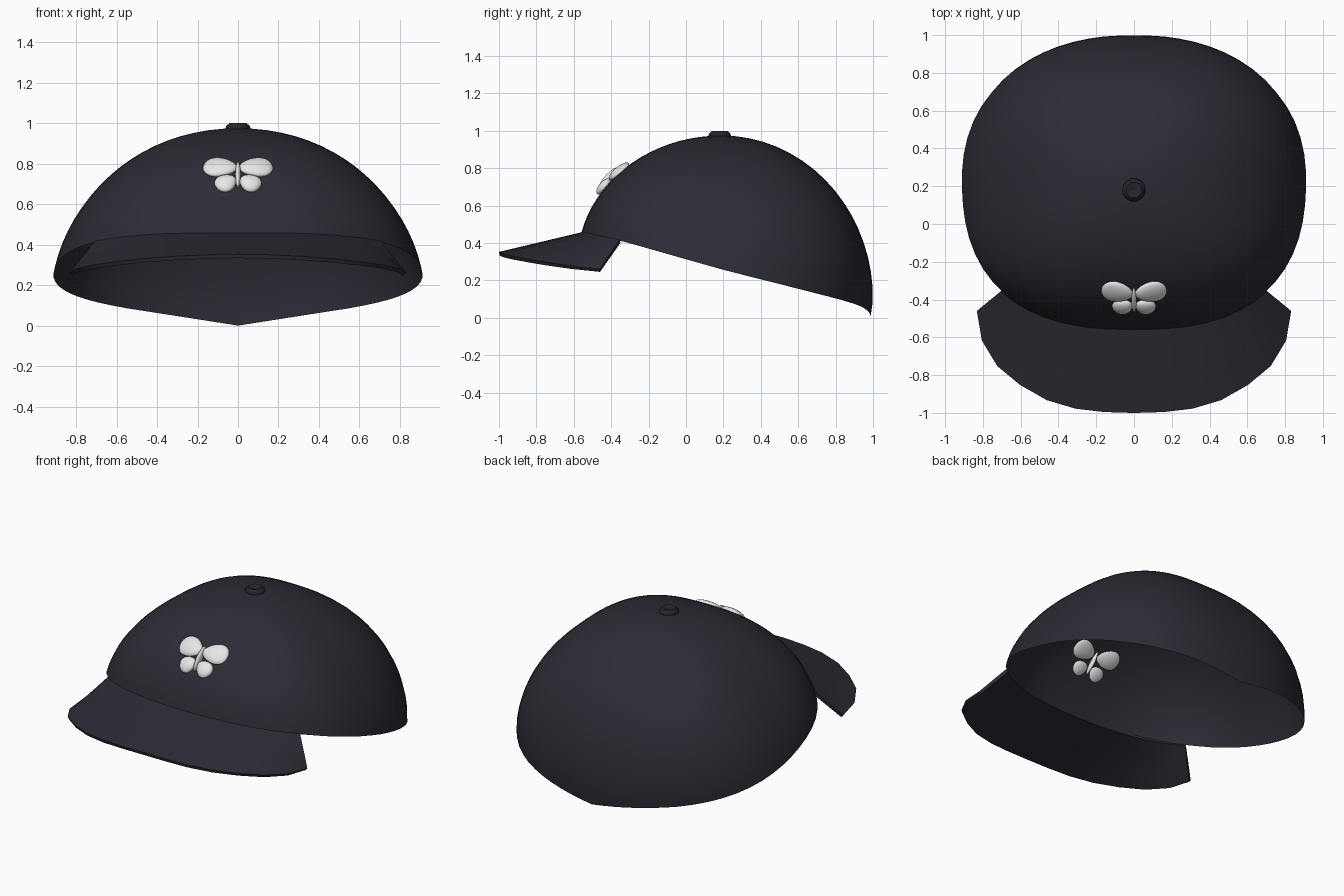
import bpy, bmesh, math
from mathutils import Vector, Matrix

if "Cube" in bpy.data.objects:
    bpy.data.objects.remove(bpy.data.objects["Cube"])

N_FRONT, N_BACK = 2.42, 2.22   # roundness of the crown plan
CY, TOP = 0.19, 0.975


def material(name, rgb):
    m = bpy.data.materials.new(name)
    m.diffuse_color = (*rgb, 1)
    m.use_nodes = True
    m.node_tree.nodes["Principled BSDF"].inputs["Base Color"].default_value = m.diffuse_color
    return m


CLOTH = material("charcoal cloth", (0.024, 0.0245, 0.035))
DARK = material("dark button", (0.019, 0.019, 0.025))
WHITE = material("white badge", (0.8, 0.8, 0.8))


def shade(ob, angle):
    bpy.ops.object.select_all(action='DESELECT')
    ob.select_set(True)
    bpy.context.view_layer.objects.active = ob
    bpy.ops.object.shade_smooth_by_angle(angle=math.radians(angle))


def finish(name, bm, mat, angle=40, thickness=0):
    bmesh.ops.recalc_face_normals(bm, faces=bm.faces)
    me = bpy.data.meshes.new(name)
    bm.to_mesh(me)
    bm.free()
    ob = bpy.data.objects.new(name, me)
    bpy.context.collection.objects.link(ob)
    me.materials.append(mat)
    if thickness:
        bpy.context.view_layer.objects.active = ob
        sol = ob.modifiers.new("thickness", 'SOLIDIFY')
        sol.thickness, sol.offset = thickness, 0
        bpy.ops.object.modifier_apply(modifier=sol.name)
    shade(ob, angle)
    return ob


# Height of the crown's lower edge: sloping along the sides, pointed at the back
RIM = [(-0.56, 0.452), (-0.35, 0.41), (0.2, 0.257), (0.82, 0.10)]


def rim_height(x, y):
    if y > RIM[-1][0]:
        return 0.155 * abs(x)
    for (a, za), (b, zb) in zip(RIM, RIM[1:]):
        if y <= b:
            return za + (zb - za) * max(0, y - a) / (b - a)
    return RIM[-1][1]


def crown_column(a, rings):
    c, s = math.cos(a), math.sin(a)
    depth, n = (0.81, N_BACK) if s > 0 else (0.77, N_FRONT)
    R = (abs(c / 0.92) ** n + abs(s / depth) ** n) ** (-1 / n)
    z0 = 0.2 - 0.1 * s
    h = TOP - z0
    zr = rim_height(R * c, CY + R * s)
    end = math.acos((zr - z0) / h) if zr > z0 else math.pi / 2 + (z0 - zr) / h
    # Flatter flanks, fuller diagonal shoulders
    bulge = 0.04 * math.sin(2 * a) ** 2 - 0.045 * c * c
    pts = []
    for i in range(1, rings + 1):
        p = end * i / rings
        if p < math.pi / 2:
            r, z = R * math.sin(p) * (1 + bulge * math.sin(2 * p)), z0 + h * math.cos(p)
        else:
            q = p - math.pi / 2
            r, z = R * (1 - 0.15 * q), z0 - q * h
        pts.append((r * c, CY + r * s, z))
    return pts


# Crown: open dome
bm = bmesh.new()
COLS, RINGS = 64, 18
apex = bm.verts.new((0, CY, TOP))
cols = [[bm.verts.new(p) for p in crown_column(2 * math.pi * i / COLS, RINGS)] for i in range(COLS)]
for i in range(COLS):
    A, B = cols[i], cols[(i + 1) % COLS]
    bm.faces.new((apex, A[0], B[0]))
    for j in range(RINGS - 1):
        bm.faces.new((A[j], A[j + 1], B[j + 1], B[j]))
finish("crown", bm, CLOTH, 60)

# Brim: curved visor from the crown edge to the outer edge
outer = [(0, -0.998, 0.343), (0.16, -0.993, 0.34), (0.31, -0.975, 0.333), (0.46, -0.93, 0.322),
         (0.6, -0.85, 0.307), (0.72, -0.75, 0.29), (0.8, -0.615, 0.27), (0.825, -0.46, 0.253)]
inner = []
for angle in (-90, -80.5, -71, -62.5, -55, -48.5, -43, -38):
    x, y, z = crown_column(math.radians(angle), 1)[0]
    inner.append((x, y + 0.004, z - 0.004))
right = list(zip(inner, outer))
left = [tuple((-x, y, z) for x, y, z in pair) for pair in right[:0:-1]]
bm = bmesh.new()
STEPS = 4
strips = [[bm.verts.new(Vector(a).lerp(Vector(b), k / STEPS)) for k in range(STEPS + 1)]
          for a, b in left + right]
for A, B in zip(strips, strips[1:]):
    for k in range(STEPS):
        bm.faces.new((A[k], A[k + 1], B[k + 1], B[k]))
finish("brim", bm, CLOTH, 35, 0.02)

# Button on top of the crown, with a shallow dimple
bm = bmesh.new()
SIDES = 14
profile = [(0.05, 0.955), (0.062, 0.972), (0.059, 0.985), (0.042, 1.0), (0.03, 0.998), (0.012, 0.988)]
loops = [[bm.verts.new((r * math.cos(2 * math.pi * i / SIDES), 0.18 + r * math.sin(2 * math.pi * i / SIDES), z))
          for i in range(SIDES)] for r, z in profile]
for A, B in zip(loops, loops[1:]):
    for i in range(SIDES):
        j = (i + 1) % SIDES
        bm.faces.new((A[i], A[j], B[j], B[i]))
bm.faces.new(loops[-1])
finish("top_button", bm, DARK, 50)


# Butterfly badge: flattened ovals lying along the front of the crown, tapering to the body
def badge_part(name, x, z, size, tilt, taper=0):
    s = math.sqrt(1 - ((z - 0.3) / 0.675) ** 2)
    y = CY - 0.77 * (s ** N_FRONT - abs(x / 0.92) ** N_FRONT) ** (1 / N_FRONT)
    n = Vector((x / 0.92 ** 2, (y - CY) / 0.77 ** 2, (z - 0.3) / 0.675 ** 2)).normalized()
    side = (Vector((1, 0, 0)) - n * n.x).normalized()
    up = n.cross(side)
    frame = Matrix((side, up, n)).transposed().to_4x4()
    bm = bmesh.new()
    bmesh.ops.create_uvsphere(bm, u_segments=24, v_segments=10, radius=1)
    for v in bm.verts:
        v.co.y *= 1 + taper * v.co.x
    bm.transform(Matrix.Translation((x, y - 0.013, z)) @ frame @ Matrix.Rotation(tilt, 4, 'Z')
                 @ Matrix.Diagonal((*size, 1)))
    finish(name, bm, WHITE, 60)


for sgn, tag in ((1, "right"), (-1, "left")):
    badge_part("upper_wing_" + tag, sgn * 0.088, 0.782, (0.086, 0.066, 0.025), sgn * 0.16, sgn * 0.25)
    badge_part("lower_wing_" + tag, sgn * 0.06, 0.705, (0.056, 0.052, 0.025), sgn * -0.6, sgn * 0.2)
badge_part("butterfly_body", 0, 0.745, (0.014, 0.085, 0.032), 0)
